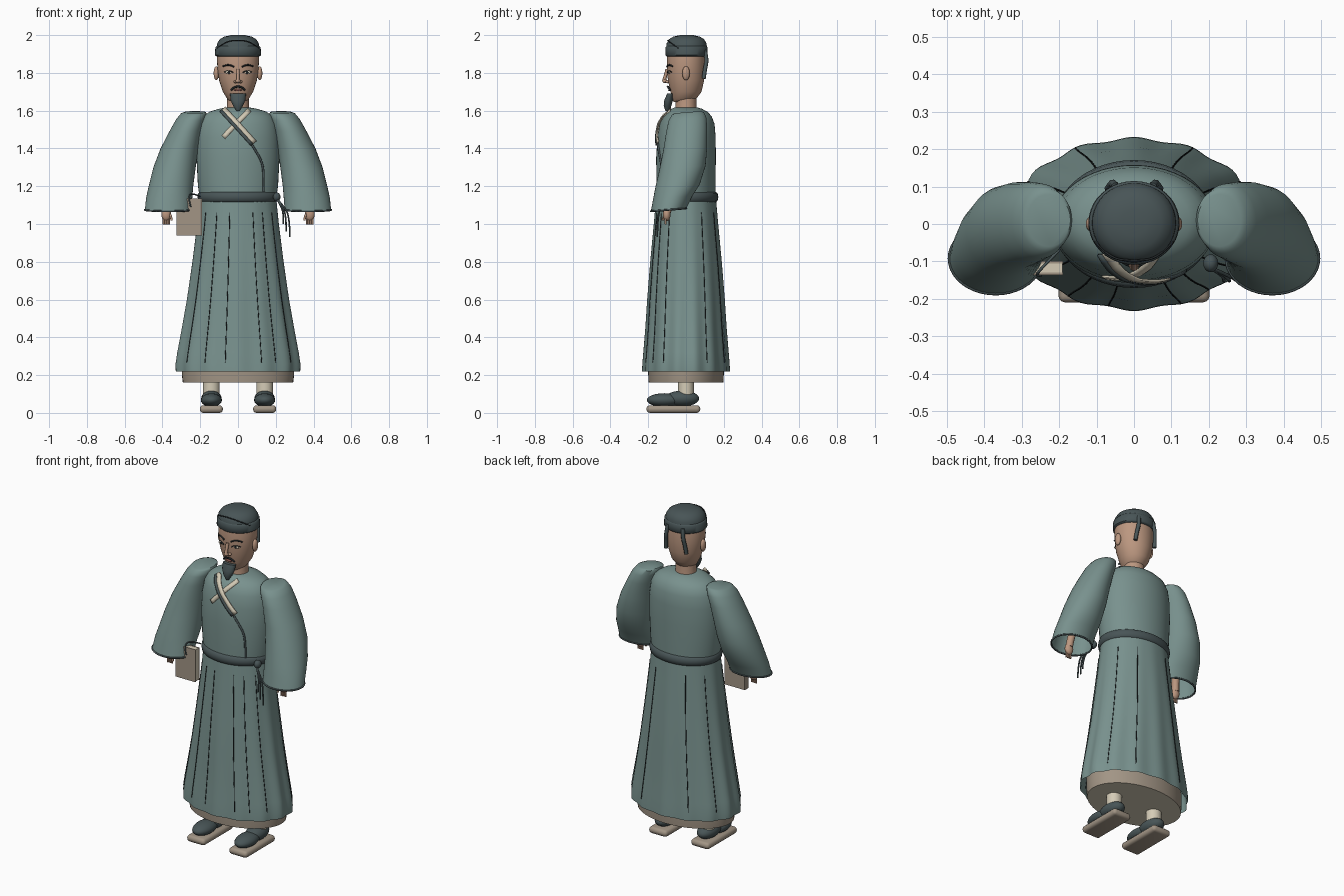
import bpy, bmesh, math
from mathutils import Vector

cube = bpy.data.objects.get("Cube")
if cube:
    bpy.data.objects.remove(cube, do_unlink=True)


def material(name, r, g, b):
    m = bpy.data.materials.new(name)
    m.use_nodes = True
    m.diffuse_color = (r, g, b, 1)
    m.node_tree.nodes["Principled BSDF"].inputs["Base Color"].default_value = (r, g, b, 1)
    return m


ROBE = material("sage robe", .19, .285, .27)
DARK = material("dark cloth", .065, .09, .094)
INK = material("ink black", .016, .02, .022)
SKIN = material("skin", .50, .31, .215)
CREAM = material("cream linen", .66, .60, .47)
TAUPE = material("taupe", .36, .30, .235)
LIP = material("lip red", .30, .11, .09)
SIDES = ((1, "left_"), (-1, "right_"))


def finish(name, bm, mats, smooth=True, angle=50):
    bmesh.ops.recalc_face_normals(bm, faces=bm.faces[:])
    mesh = bpy.data.meshes.new(name)
    bm.to_mesh(mesh)
    bm.free()
    ob = bpy.data.objects.new(name, mesh)
    bpy.context.collection.objects.link(ob)
    for m in mats:
        mesh.materials.append(m)
    if smooth:
        bpy.ops.object.select_all(action="DESELECT")
        ob.select_set(True)
        bpy.context.view_layer.objects.active = ob
        bpy.ops.object.shade_smooth_by_angle(angle=math.radians(angle))
    return ob


def loft(name, rings, mat, n=32, bottom=True, top=True, tilt=0, pleat=None):
    """Stack of ellipses: (z, centre x, centre y, radius x, radius y)."""
    bm, rows = bmesh.new(), []
    for z, cx, cy, rx, ry in rings:
        row = []
        for i in range(n):
            a = math.tau * i / n
            k = pleat(a, z) if pleat else 1
            dy = ry * k * math.sin(a)
            row.append(bm.verts.new((cx + rx * k * math.cos(a), cy + dy, z + tilt * dy)))
        rows.append(row)
    for lo, hi in zip(rows, rows[1:]):
        for i in range(n):
            j = (i + 1) % n
            bm.faces.new((lo[i], lo[j], hi[j], hi[i]))
    if bottom:
        bm.faces.new(rows[0])
    if top:
        bm.faces.new(rows[-1])
    return finish(name, bm, [mat])


def ball(name, loc, scale, mat):
    bm = bmesh.new()
    bmesh.ops.create_uvsphere(bm, u_segments=20, v_segments=12, radius=1)
    bmesh.ops.scale(bm, vec=scale, verts=bm.verts)
    bmesh.ops.translate(bm, vec=loc, verts=bm.verts)
    return finish(name, bm, [mat], angle=80)


def box(name, loc, size, mat, bevel=0):
    bm = bmesh.new()
    bmesh.ops.create_cube(bm, size=1)
    bmesh.ops.scale(bm, vec=size, verts=bm.verts)
    bmesh.ops.translate(bm, vec=loc, verts=bm.verts)
    if bevel:
        bmesh.ops.bevel(bm, geom=bm.edges[:], offset=bevel, segments=3, affect="EDGES", profile=.5)
    return finish(name, bm, [mat], smooth=bool(bevel))


def tube(name, pts, r, mat, closed=False):
    cu = bpy.data.curves.new(name, "CURVE")
    cu.dimensions, cu.bevel_depth, cu.bevel_resolution = "3D", r, 2
    cu.use_fill_caps = True
    sp = cu.splines.new("POLY" if closed else "NURBS")
    sp.points.add(len(pts) - 1)
    for p, co in zip(sp.points, pts):
        p.co = (*co, 1)
    sp.use_cyclic_u = closed
    if not closed:
        sp.use_endpoint_u, sp.order_u = True, 3
    cu.materials.append(mat)
    ob = bpy.data.objects.new(name, cu)
    bpy.context.collection.objects.link(ob)
    return ob


def section(rings, z):
    for a, b in zip(rings, rings[1:]):
        if z <= b[0]:
            t = max(0, (z - a[0]) / (b[0] - a[0]))
            return [u + (v - u) * t for u, v in zip(a, b)]
    return rings[-1]


def front_y(rings, x, z, lift=.004):
    _, cx, cy, rx, ry = section(rings, z)
    return cy - ry * math.sqrt(max(.1, 1 - ((x - cx) / rx) ** 2)) - lift


# Pleated outer skirt and lining
def pleat(a, z):
    fade = min(1, max(0, (1.15 - z) / .8))
    return 1 + .018 * fade * math.cos(14 * (a - math.pi / 2))


SKIRT = [(.22, 0, 0, .33, .229), (.26, 0, 0, .331, .227), (.32, 0, 0, .322, .222),
         (.45, 0, 0, .298, .212), (.6, 0, 0, .272, .203), (.8, 0, 0, .243, .188),
         (1, 0, 0, .217, .17), (1.14, 0, 0, .202, .158)]
loft("robe_skirt", SKIRT, ROBE, 112, bottom=False, pleat=pleat)
lining = loft("under_skirt", [(.16, 0, 0, .292, .198), (.2, 0, 0, .297, .2), (.27, 0, 0, .297, .2)], TAUPE, 48)
lining.data.materials.append(CREAM)
for f in lining.data.polygons:
    f.material_index = int(f.normal.z < -.8)

# Fine pleat seams, lying on the skirt
for i, deg in enumerate((216, 238, 258, 292, 308, 328, 30, 62, 118, 150)):
    a = math.radians(deg)
    pts = []
    for k in range(10):
        z = 1.06 - k * .088
        _, _, _, rx, ry = section(SKIRT, z)
        q = pleat(a, z) + .002
        pts.append((rx * q * math.cos(a), ry * q * math.sin(a), z))
    tube(f"pleat_seam_{i + 1}", pts, .0022, INK)

# Upper robe
TORSO = [(1.12, 0, 0, .2, .155), (1.2, 0, 0, .212, .156), (1.35, 0, 0, .22, .158),
         (1.46, 0, .003, .217, .154), (1.53, 0, .006, .205, .145), (1.57, 0, .008, .185, .128),
         (1.595, 0, .008, .15, .105), (1.61, 0, .004, .1, .08), (1.617, 0, 0, .06, .06)]
loft("robe_torso", TORSO, ROBE, 48)

# Waist sash, knot and hanging cords
loft("sash", [(1.115, 0, 0, .2, .156), (1.122, 0, 0, .21, .167), (1.143, 0, 0, .214, .171),
              (1.163, 0, 0, .21, .167), (1.17, 0, 0, .2, .156)], DARK, 48)
ball("sash_knot", (.205, -.105, 1.143), (.02, .024, .024), DARK)
for i, (dx, z) in enumerate(((.07, .93), (.05, .96), (.035, 1.0))):
    tube(f"sash_cord_{i + 1}", [(.2, -.115, 1.14), (.22 + dx * .4, -.135, 1.09),
         (.21 + dx * .9, -.15, 1.03), (.205 + dx, -.152, z)], .0045, DARK)


# Crossed collar: flat bands following the chest
def band(name, a, b, width, lift, mat):
    a, b = Vector(a), Vector(b)
    d = (b - a).normalized()
    side = Vector((-d.y, d.x)) * width / 2
    bm, rows = bmesh.new(), []
    for k in range(13):
        c = a.lerp(b, k / 12)
        row = []
        for p in (c - side, c + side):
            row.append(bm.verts.new((p.x, min(-.085, front_y(TORSO, p.x, p.y, lift)), p.y)))
        rows.append(row)
    for r, s in zip(rows, rows[1:]):
        bm.faces.new((r[0], r[1], s[1], s[0]))
    ob = finish(name, bm, [mat])
    ob.modifiers.new("thickness", "SOLIDIFY").thickness = .006
    return ob


band("collar_under", (.06, 1.605), (-.078, 1.46), .024, .006, CREAM)
band("collar_over", (-.078, 1.612), (.088, 1.43), .028, .013, CREAM)
band("collar_trim", (-.092, 1.602), (.074, 1.42), .016, .015, DARK)
edge = [(.07, 1.425), (.105, 1.37), (.13, 1.32), (.137, 1.25), (.135, 1.17)]
tube("overlap_edge", [(x, front_y(TORSO, x, z), z) for x, z in edge], .006, DARK)

# Wide sleeves, cuffs and hands
SLEEVE = [(1.075, .37, -.092, .123, .094), (1.14, .364, -.07, .122, .104),
          (1.2, .355, -.045, .118, .118), (1.3, .336, -.018, .112, .122),
          (1.4, .31, -.004, .1, .116), (1.5, .274, .004, .084, .108),
          (1.555, .25, .008, .077, .1), (1.585, .234, .01, .068, .085), (1.592, .228, .01, .058, .07)]
for s, side in SIDES:
    rings = [(z, s * cx, cy, rx, ry) for z, cx, cy, rx, ry in SLEEVE]
    loft(side + "sleeve", rings, ROBE, 40, bottom=False, tilt=.08)
    z, cx, cy, rx, ry = rings[0]
    hem = []
    for k in range(40):
        a = math.tau * k / 40
        hem.append((cx + rx * math.cos(a), cy + ry * math.sin(a), z + .08 * ry * math.sin(a)))
    tube(side + "cuff", hem, .005, DARK, closed=True)
    tube(side + "wrist", [(s * .36, -.07, 1.2), (s * .375, -.095, 1.12), (s * .38, -.1, 1.06)], .022, SKIN)
    ball(side + "palm", (s * .38, -.102, 1.05), (.026, .02, .035), SKIN)
    for k in range(4):
        x = s * (.365 + .01 * k)
        tube(f"{side}finger_{k + 1}", [(x, -.105, 1.04), (x, -.11, 1.015), (x, -.107, .997)], .005, SKIN)
    tube(side + "thumb", [(s * .362, -.11, 1.055), (s * .352, -.12, 1.035), (s * .352, -.122, 1.018)], .006, SKIN)

    # Shoes, soles and socks
    x = s * .141
    box(side + "sole", (x, -.067, .02), (.122, .285, .04), TAUPE, .018)
    ball(side + "shoe_toe", (x, -.115, .068), (.056, .093, .036), DARK)
    ball(side + "shoe_heel", (x, -.02, .076), (.054, .09, .042), DARK)
    loft(side + "sock", [(.08, x, 0, .044, .042), (.15, x, 0, .044, .042), (.2, x, 0, .044, .042)], CREAM, 24)

# Book hung by a cord at the waist
box("book_pages", (-.254, -.117, 1.038), (.126, .026, .192), CREAM)
for label, y in (("front", -.133), ("back", -.102)):
    box("book_cover_" + label, (-.257, y, 1.037), (.134, .006, .196), TAUPE)
box("book_spine", (-.322, -.117, 1.037), (.005, .034, .196), TAUPE)
tube("book_cord", [(-.25, -.138, 1.09), (-.262, -.139, 1.13), (-.25, -.12, 1.17), (-.2, -.07, 1.145)], .004, DARK)

# Neck, head and ears
loft("neck", [(1.58, 0, 0, .064, .06), (1.63, 0, 0, .057, .055), (1.7, 0, 0, .057, .055)], SKIN)
HEAD = [(1.645, 0, -.02, .035, .045), (1.66, 0, -.01, .056, .062), (1.7, 0, 0, .08, .082),
        (1.76, 0, 0, .1, .096), (1.82, 0, 0, .109, .1), (1.9, 0, 0, .112, .1), (1.95, 0, 0, .1, .09)]
loft("head", HEAD, SKIN, 40)


def face(x, z, lift=.003):
    return (x, front_y(HEAD, x, z, lift), z)


for s, side in SIDES:
    ball(side + "ear", (s * .115, 0, 1.798), (.014, .02, .037), SKIN)
    ball(side + "eye_white", face(s * .048, 1.803, 0), (.02, .005, .008), CREAM)
    ball(side + "iris", face(s * .048, 1.803, .004), (.007, .003, .007), INK)
    tube(side + "eyelid", [face(s * x, z) for x, z in ((.026, 1.802), (.047, 1.817), (.072, 1.804))], .0028, INK)
    tube(side + "eyebrow", [face(s * x, z) for x, z in ((.022, 1.832), (.05, 1.85), (.08, 1.834))], .0045, INK)
    tube(side + "moustache", [face(s * x, z, .009) for x, z in ((0, 1.727), (.022, 1.728), (.036, 1.708))], .0055, INK)
    ball(side + "nostril", face(s * .013, 1.753, .005), (.01, .011, .008), SKIN)
tube("nose_bridge", [face(0, 1.82, 0), face(0, 1.785, .01), face(0, 1.758, .022)], .009, SKIN)
ball("nose_tip", face(0, 1.757, .016), (.013, .014, .011), SKIN)
ball("lips", face(0, 1.709, .004), (.021, .006, .006), LIP)
loft("beard", [(1.598, 0, -.1, .008, .009), (1.625, 0, -.098, .026, .02),
               (1.655, 0, -.092, .039, .023), (1.69, 0, -.082, .042, .018)], DARK, 20)

# Cap with a turned band, front crease and two back ribbons
loft("cap_band", [(1.888, 0, .003, .115, .106), (1.894, 0, .003, .122, .112),
                  (1.935, 0, .003, .12, .112), (1.944, 0, .003, .112, .104)], DARK, 40)
loft("cap_crown", [(1.92, 0, .003, .115, .109), (1.955, 0, .003, .111, .106), (1.978, 0, .003, .096, .093),
                   (1.992, 0, .003, .073, .07), (2, 0, .003, .035, .035)], DARK, 40)
tube("cap_crease", [(-.11, -.04, 1.93), (-.07, -.09, 1.965), (0, -.1, 1.975), (.07, -.09, 1.965), (.11, -.04, 1.93)],
     .003, INK)
for s, side in SIDES:
    tube(side + "cap_ribbon", [(s * .05, .1, 1.92), (s * .056, .112, 1.87), (s * .064, .1, 1.82), (s * .068, .094, 1.77)],
         .011, DARK)
